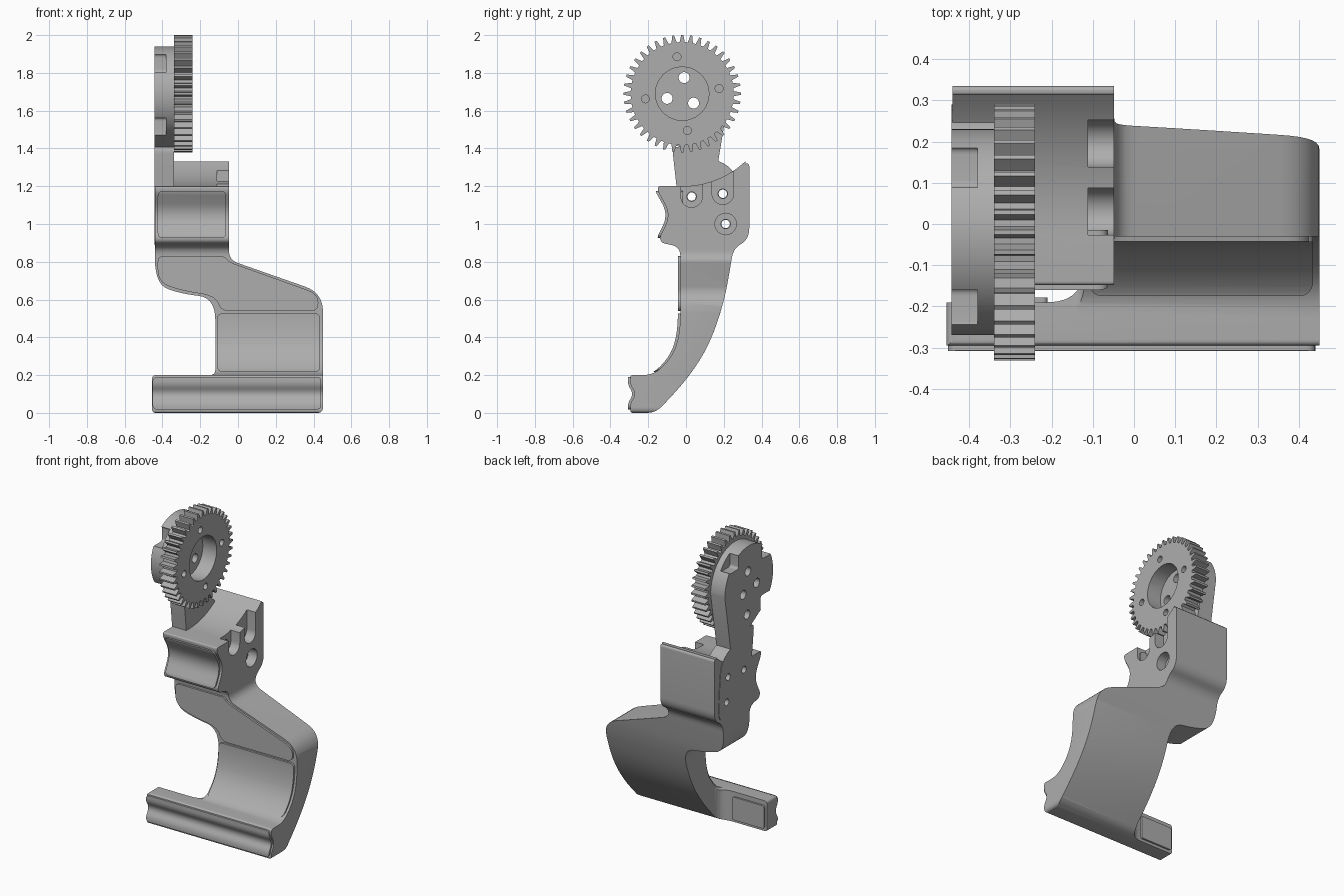
import bpy, bmesh, math
from mathutils import Vector

cube = bpy.data.objects.get("Cube")
if cube:
    bpy.data.objects.remove(cube, do_unlink=True)

grey = bpy.data.materials.new("plain_grey")
grey.use_nodes = True
GREY = (0.42, 0.42, 0.42, 1)
grey.diffuse_color = GREY
grey.node_tree.nodes["Principled BSDF"].inputs["Base Color"].default_value = GREY


def rounded(points, steps=7):
    """Round each corner (a, b, reach) of an outline."""
    out, n = [], len(points)
    for i, (a, b, reach) in enumerate(points):
        p = Vector((a, b))
        before = Vector(points[i - 1][:2]) - p
        after = Vector(points[(i + 1) % n][:2]) - p
        if reach == 0:
            out.append(p)
            continue
        s = p + before.normalized() * min(reach, before.length * 0.499)
        e = p + after.normalized() * min(reach, after.length * 0.499)
        for k in range(steps + 1):
            t = k / steps
            out.append(s * (1 - t) ** 2 + p * 2 * t * (1 - t) + e * t * t)
    return out


def arc(cy, cz, r, start, end, steps):
    angles = [math.radians(start + (end - start) * k / steps) for k in range(steps + 1)]
    return [(cy + r * math.cos(a), cz + r * math.sin(a)) for a in angles]


def prism(name, outline, axis, low, high):
    """Extrude an outline along an axis."""
    place = {"x": lambda a, b, h: (h, a, b),
             "y": lambda a, b, h: (a, h, b),
             "z": lambda a, b, h: (a, b, h)}[axis]
    bm = bmesh.new()
    face = bm.faces.new([bm.verts.new(place(a, b, low)) for a, b in outline])
    top = bmesh.ops.extrude_face_region(bm, geom=[face])["geom"]
    shift = Vector(place(0, 0, high - low))
    bmesh.ops.translate(bm, verts=[v for v in top if isinstance(v, bmesh.types.BMVert)], vec=shift)
    bmesh.ops.recalc_face_normals(bm, faces=bm.faces)
    mesh = bpy.data.meshes.new(name)
    bm.to_mesh(mesh)
    bm.free()
    mesh.materials.append(grey)
    obj = bpy.data.objects.new(name, mesh)
    bpy.context.collection.objects.link(obj)
    return obj


def combine(obj, tool, operation):
    bpy.context.view_layer.objects.active = obj
    mod = obj.modifiers.new("cut", "BOOLEAN")
    mod.operation, mod.object, mod.solver = operation, tool, "EXACT"
    bpy.ops.object.modifier_apply(modifier=mod.name)
    bpy.data.objects.remove(tool, do_unlink=True)


def drill(obj, y, z, r, low, high):
    combine(obj, prism("drill", arc(y, z, r, 0, 345, 23), "x", low, high), "DIFFERENCE")


def box_outline(a0, b0, a1, b1, r):
    return rounded([(a0, b0, r), (a1, b0, r), (a1, b1, r), (a0, b1, r)])


def finish(obj):
    bpy.ops.object.select_all(action="DESELECT")
    obj.select_set(True)
    bpy.context.view_layer.objects.active = obj
    bpy.ops.object.shade_smooth_by_angle(angle=math.radians(32))


HUB_Y, HUB_Z = -0.02, 1.69
BOLTS = [(0.03, 1.145), (0.195, 1.16), (0.21, 1.0)]

# Side profile shared by the body and its raised pads
back_and_front = rounded([
    (0.335, 1.325, 0.02), (0.335, 0.92, 0.06), (0.25, 0.87, 0.06), (0.235, 0.77, 0.1),
    (0.2, 0.58, 0.2), (0.12, 0.35, 0.2), (0, 0.17, 0.2), (-0.16, 0, 0.05),
    (-0.295, 0, 0.015), (-0.295, 0.05, 0.02), (-0.265, 0.1, 0.03), (-0.295, 0.15, 0.02),
    (-0.295, 0.2, 0.015), (-0.17, 0.2, 0.06), (-0.07, 0.3, 0.1), (-0.03, 0.43, 0.1),
    (-0.03, 0.88, 0.05), (-0.13, 0.9, 0.02), (-0.14, 0.93, 0.02), (-0.08, 1.05, 0.12),
    (-0.148, 1.17, 0.02), (-0.148, 1.2, 0.01), (-0.02, 1.2, 0)])
profile = back_and_front + [Vector(p) for p in arc(HUB_Y, HUB_Z, 0.49, 270, 313, 12)[1:]]

# Body: side profile limited by the front silhouette
body = prism("handle_body", profile, "x", -0.6, 0.6)
silhouette = rounded([
    (-0.44, 1.5, 0), (-0.44, 0.68, 0.14), (-0.3, 0.63, 0.1), (-0.12, 0.61, 0.12),
    (-0.12, 0.2, 0.03), (-0.455, 0.2, 0.02), (-0.455, 0, 0.02), (0.45, 0, 0.03),
    (0.45, 0.635, 0.1), (-0.048, 0.81, 0.05), (-0.048, 1.5, 0)])
combine(body, prism("silhouette", silhouette, "y", -0.6, 0.6), "INTERSECT")

# Thin the foot bar behind its free end
foot_cut = rounded([(-0.6, -0.19, 0), (-0.12, -0.19, 0.09), (-0.12, 0.5, 0), (-0.6, 0.5, 0)])
combine(body, prism("foot_cut", foot_cut, "z", -0.1, 0.35), "DIFFERENCE")

# Soft outer back edge
bm = bmesh.new()
bm.from_mesh(body.data)
bmesh.ops.remove_doubles(bm, verts=bm.verts, dist=0.0005)
bm.normal_update()
outer = [e for e in bm.edges if len(e.link_faces) == 2
         and all(v.co.x > 0.445 and 0.03 < v.co.z < 0.6 for v in e.verts)
         and any(f.normal.x > 0.95 for f in e.link_faces)
         and any(f.normal.y > 0.3 for f in e.link_faces)]
bmesh.ops.bevel(bm, geom=outer, offset=0.055, segments=5, profile=0.5, affect="EDGES", clamp_overlap=True)
bm.to_mesh(body.data)
bm.free()

# Counterbored bolt seats, two of them open at the top
for i, (y, z) in enumerate(BOLTS):
    drill(body, y, z, 0.025, -0.6, 0.1)
    if i < 2:
        seat = arc(y, z, 0.057, 180, 360, 14) + [(y + 0.057, 1.5), (y - 0.057, 1.5)]
    else:
        seat = arc(y, z, 0.057, 0, 345, 23)
    combine(body, prism("seat", seat, "x", -0.112, 0.1), "DIFFERENCE")
finish(body)

# Raised pads that follow the front of the body
middle = rounded([(-0.425, 0.83, 0.03), (-0.425, 0.69, 0.12), (-0.29, 0.645, 0.08), (-0.12, 0.62, 0.1),
                  (-0.09, 0.54, 0.04), (0.425, 0.54, 0.04), (0.425, 0.63, 0.06),
                  (-0.05, 0.8, 0.04), (-0.07, 0.83, 0.03)])
pads = {"upper_pad": box_outline(-0.425, 0.925, -0.063, 1.175, 0.03),
        "middle_pad": middle,
        "lower_pad": box_outline(-0.11, 0.217, 0.435, 0.527, 0.03),
        "foot_pad": box_outline(-0.452, 0.018, 0.44, 0.19, 0.025)}
for name, outline in pads.items():
    pad = prism(name, [(y - 0.013, z) for y, z in profile], "x", -0.6, 0.6)
    combine(pad, prism("pad_shape", outline, "y", -0.6, -0.015 if name != "foot_pad" else -0.21), "INTERSECT")
    finish(pad)

finish(prism("foot_back_plate", box_outline(-0.44, 0.02, -0.21, 0.17, 0.015), "y", -0.2, -0.178))

# Arm with a round head, let into the block's side
arm_outline = arc(HUB_Y, HUB_Z, 0.25, 0, 245, 48) + [tuple(p) for p in rounded([
    (-0.075, 1.42, 0.05), (-0.05, 1.2, 0.1), (-0.04, 1.1, 0.1), (0.14, 0.9, 0.1),
    (0.29, 0.88, 0.1), (0.29, 1.05, 0.1), (0.265, 1.3, 0.1)])]
arm = prism("gear_arm", arm_outline, "x", -0.443, -0.34)
for angle in (50, 139, 226):
    a = math.radians(angle)
    y, z = HUB_Y + 0.245 * math.cos(a), HUB_Z + 0.245 * math.sin(a)
    notch = box_outline(y - 0.05, z - 0.05, y + 0.05, z + 0.05, 0.02)
    combine(arm, prism("notch", notch, "x", -0.5, -0.38), "DIFFERENCE")
for y, z in [(-0.01, 1.775), (-0.1, 1.665), (0.04, 1.64)]:
    drill(arm, y, z, 0.029, -0.5, -0.3)
drill(arm, 0, 1.495, 0.029, -0.5, -0.38)
for y, z in BOLTS:
    drill(arm, y, z, 0.022, -0.5, -0.3)
finish(arm)

# Spur gear
TEETH = 40
teeth = []
for i in range(TEETH):
    for step, r in ((-0.32, 0.273), (-0.23, 0.288), (-0.12, 0.311), (0.12, 0.311), (0.23, 0.288), (0.32, 0.273)):
        a = math.tau * (i + step) / TEETH + math.pi / 2
        teeth.append((HUB_Y + r * math.cos(a), HUB_Z + r * math.sin(a)))
gear = prism("spur_gear", teeth, "x", -0.34, -0.24)
drill(gear, HUB_Y, HUB_Z, 0.142, -0.5, 0)
for k in range(4):
    a = math.radians(8 + 90 * k)
    drill(gear, HUB_Y + 0.197 * math.cos(a), HUB_Z + 0.197 * math.sin(a), 0.021, -0.5, 0)
finish(gear)
